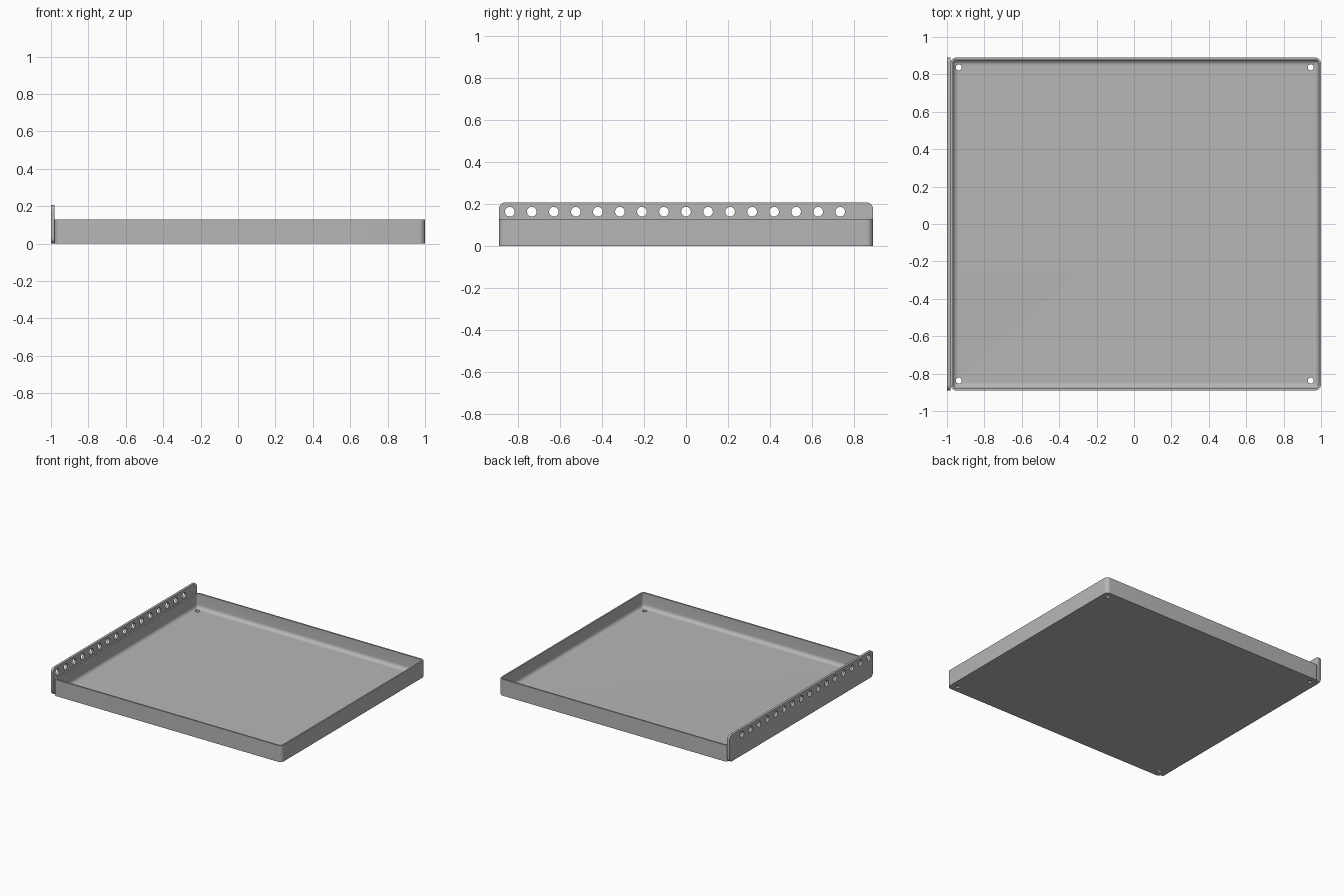
import bpy, bmesh
from math import pi, sin, cos, radians

cube = bpy.data.objects.get("Cube")
if cube:
    bpy.data.objects.remove(cube, do_unlink=True)

steel = bpy.data.materials.new("grey metal")
steel.use_nodes = True
GREY = (0.47, 0.47, 0.47, 1)
steel.diffuse_color = GREY
steel.node_tree.nodes["Principled BSDF"].inputs["Base Color"].default_value = GREY

LEFT, RIGHT, DEPTH = -0.981, 1.0, 0.89     # tray extents
WALL, HEIGHT, FLOOR = 0.012, 0.129, 0.012
CORNER, FILLET = 0.032, 0.03
PLATE_TOP = 0.207


def rounded_rect(u0, u1, v0, v1, r, steps=8):
    """Counter-clockwise outline of a rectangle with rounded corners."""
    pts = []
    centres = [(u1 - r, v1 - r), (u0 + r, v1 - r), (u0 + r, v0 + r), (u1 - r, v0 + r)]
    for q, (cu, cv) in enumerate(centres):
        for i in range(steps + 1):
            a = (q + i / steps) * pi / 2
            pts.append((cu + r * cos(a), cv + r * sin(a)))
    return pts


def loft(name, loops):
    """Closed solid skinned through matching loops of points."""
    bm = bmesh.new()
    rings = [[bm.verts.new(p) for p in loop] for loop in loops]
    n = len(rings[0])
    for a, b in zip(rings, rings[1:]):
        for i in range(n):
            j = (i + 1) % n
            bm.faces.new((a[i], a[j], b[j], b[i]))
    bm.faces.new(rings[0][::-1])
    bm.faces.new(rings[-1])
    bmesh.ops.recalc_face_normals(bm, faces=bm.faces)
    mesh = bpy.data.meshes.new(name)
    bm.to_mesh(mesh)
    bm.free()
    mesh.materials.append(steel)
    obj = bpy.data.objects.new(name, mesh)
    bpy.context.collection.objects.link(obj)
    return obj


def drill(obj, centres, radius, axis):
    """Cut round holes through obj along the given axis."""
    bm = bmesh.new()
    for c in centres:
        made = bmesh.ops.create_cone(bm, cap_ends=True, segments=24,
                                     radius1=radius, radius2=radius, depth=0.08)
        for v in made["verts"]:
            x, y, z = v.co
            v.co = (z, y, x) if axis == "x" else (x, y, z)
            v.co.x += c[0]
            v.co.y += c[1]
            v.co.z += c[2]
    bmesh.ops.recalc_face_normals(bm, faces=bm.faces)
    mesh = bpy.data.meshes.new("hole_cutter")
    bm.to_mesh(mesh)
    bm.free()
    mesh.materials.append(steel)
    cutter = bpy.data.objects.new("hole_cutter", mesh)
    bpy.context.collection.objects.link(cutter)
    cutter.hide_render = True
    mod = obj.modifiers.new("holes", "BOOLEAN")
    mod.operation, mod.solver, mod.object = "DIFFERENCE", "EXACT", cutter
    activate(obj)
    bpy.ops.object.modifier_apply(modifier=mod.name)
    bpy.data.objects.remove(cutter, do_unlink=True)


def activate(obj):
    bpy.ops.object.select_all(action="DESELECT")
    obj.select_set(True)
    bpy.context.view_layer.objects.active = obj


def tray_loop(inset, z):
    r = max(CORNER - inset, 0.006)
    return [(x, y, z) for x, y in rounded_rect(
        LEFT + inset, RIGHT - inset, -DEPTH + inset, DEPTH - inset, r)]


# Tray: outer wall, rim, inner wall and a rounded transition to the floor
loops = [tray_loop(0, 0), tray_loop(0, HEIGHT), tray_loop(WALL, HEIGHT)]
for i in range(9):
    a = i / 8 * pi / 2
    loops.append(tray_loop(WALL + FILLET * (1 - cos(a)), FLOOR + FILLET * (1 - sin(a))))
tray = loft("tray", loops)
drill(tray, [(x, y, 0) for x in (-0.937, 0.945) for y in (-0.837, 0.837)], 0.016, "z")

# Mounting plate: tall strip with rounded corners along the right-hand wall
outline = rounded_rect(-DEPTH, DEPTH, 0, PLATE_TOP, 0.03)
plate = loft("mounting_plate", [[(x, y, z) for y, z in outline] for x in (-1.0, LEFT)])
drill(plate, [(-0.99, (i - 8) * 0.1048, 0.163) for i in range(17)], 0.023, "x")

for part in (tray, plate):
    activate(part)
    bpy.ops.object.shade_smooth_by_angle(angle=radians(35))
